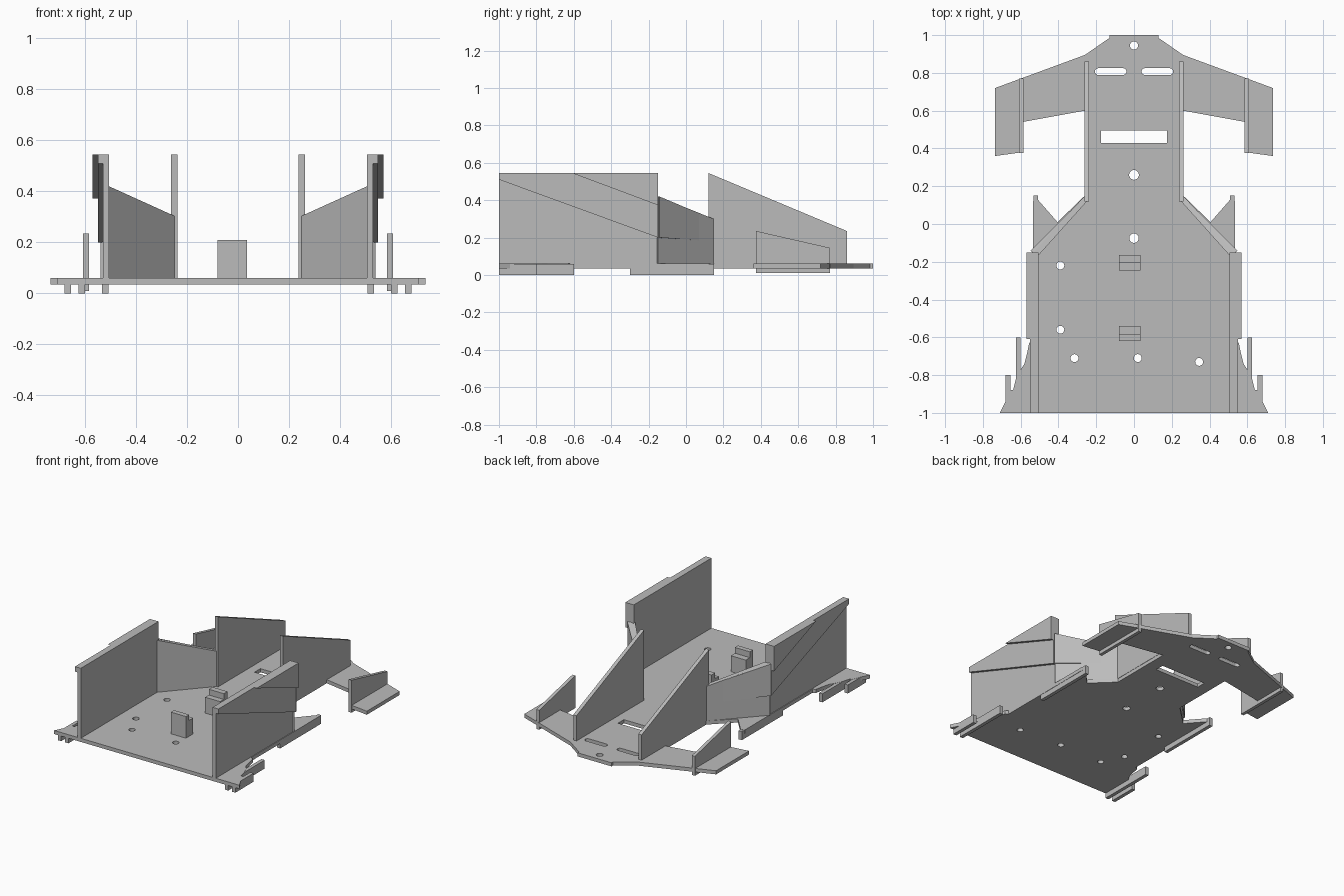
import bpy, bmesh, math

cube = bpy.data.objects.get("Cube")
if cube:
    bpy.data.objects.remove(cube, do_unlink=True)

grey = bpy.data.materials.new("plain_grey")
grey.use_nodes = True
GREY = (0.5, 0.5, 0.5, 1)
grey.diffuse_color = GREY
grey.node_tree.nodes["Principled BSDF"].inputs["Base Color"].default_value = GREY

LOW, TOP = 0.035, 0.06      # underside and upper face of the floor plate
WALL = 0.545                # height of the tall walls


def add_object(name, mesh):
    mesh.materials.clear()
    mesh.materials.append(grey)
    obj = bpy.data.objects.new(name, mesh)
    bpy.context.collection.objects.link(obj)
    return obj


def loft(name, ring_a, ring_b):
    """Closed solid between two matching rings of points."""
    bm = bmesh.new()
    a = [bm.verts.new(p) for p in ring_a]
    b = [bm.verts.new(p) for p in ring_b]
    bm.faces.new(a)
    bm.faces.new(b)
    n = len(a)
    for i in range(n):
        j = (i + 1) % n
        bm.faces.new((a[i], a[j], b[j], b[i]))
    bmesh.ops.recalc_face_normals(bm, faces=bm.faces)
    mesh = bpy.data.meshes.new(name)
    bm.to_mesh(mesh)
    bm.free()
    return add_object(name, mesh)


def side_panel(name, x0, x1, profile):
    """Upright panel: a y-z profile given thickness along x."""
    return loft(name, [(x0, y, z) for y, z in profile], [(x1, y, z) for y, z in profile])


def box(name, x0, x1, y0, y1, z0, z1):
    return side_panel(name, x0, x1, [(y0, z0), (y1, z0), (y1, z1), (y0, z1)])


def circle(x, y, r, n=20):
    return [(x + r * math.cos(math.tau * i / n), y + r * math.sin(math.tau * i / n)) for i in range(n)]


def slot(x0, x1, y, r, n=8):
    """Rounded slot along x."""
    pts = []
    for cx, start in ((x1 - r, -math.pi / 2), (x0 + r, math.pi / 2)):
        pts += [(cx + r * math.cos(start + math.pi * i / n),
                 y + r * math.sin(start + math.pi * i / n)) for i in range(n + 1)]
    return pts


# Floor plate: mirrored outline with holes, filled and extruded as a flat curve
half = [(0.71, -1), (0.68, -0.94), (0.655, -0.88), (0.64, -0.88), (0.625, -0.82),
        (0.6, -0.77), (0.58, -0.74), (0.565, -0.68), (0.555, -0.63), (0.535, -0.62),
        (0.535, 0.12), (0.51, 0.13), (0.405, 0.01), (0.26, 0.15), (0.26, 0.6),
        (0.59, 0.54), (0.59, 0.38), (0.735, 0.36), (0.735, 0.72), (0.26, 0.895),
        (0.13, 0.985), (0.13, 1)]
outline = half + [(-x, y) for x, y in reversed(half)]
holes = [circle(0, 0.945, 0.022), circle(0, 0.26, 0.026), circle(0, -0.075, 0.025)]
holes += [circle(x, y, 0.021) for x, y in
          [(-0.39, -0.22), (-0.39, -0.56), (-0.315, -0.71), (0.02, -0.71), (0.345, -0.73)]]
holes += [slot(0.04, 0.207, 0.807, 0.018), slot(-0.207, -0.04, 0.807, 0.018)]
holes.append([(-0.175, 0.43), (0.175, 0.43), (0.175, 0.495), (-0.175, 0.495)])

curve = bpy.data.curves.new("floor_outline", "CURVE")
curve.dimensions = '2D'
curve.fill_mode = 'BOTH'
curve.extrude = (TOP - LOW) / 2
for loop in [outline] + holes:
    spline = curve.splines.new('POLY')
    spline.points.add(len(loop) - 1)
    for point, (x, y) in zip(spline.points, loop):
        point.co = (x, y, 0, 1)
    spline.use_cyclic_u = True
helper = bpy.data.objects.new("floor_helper", curve)
bpy.context.collection.objects.link(helper)
graph = bpy.context.evaluated_depsgraph_get()
floor_mesh = bpy.data.meshes.new_from_object(helper.evaluated_get(graph))
bpy.data.objects.remove(helper, do_unlink=True)
bm = bmesh.new()
bm.from_mesh(floor_mesh)
bmesh.ops.remove_doubles(bm, verts=bm.verts, dist=1e-5)
bmesh.ops.recalc_face_normals(bm, faces=bm.faces)
for face in bm.faces:
    face.smooth = False
bm.to_mesh(floor_mesh)
bm.free()
floor = add_object("floor_plate", floor_mesh)
floor.location.z = (LOW + TOP) / 2

# Paired parts
for side, s in (("left", 1), ("right", -1)):
    # Tall outer wall with two stepped bracing panels
    box(f"{side}_outer_wall", s * 0.505, s * 0.53, -1, -0.15, TOP, WALL)
    side_panel(f"{side}_lower_brace", s * 0.53, s * 0.55,
               [(-1, 0.51), (-0.15, 0.2), (-0.15, WALL), (-1, WALL)])
    side_panel(f"{side}_upper_brace", s * 0.55, s * 0.57,
               [(-0.61, WALL), (-0.15, 0.373), (-0.15, WALL)])

    # Slanted wall joining the outer and inner walls
    plan = [(0.505, -0.165), (0.54, -0.15), (0.262, 0.148), (0.24, 0.13)]
    heights = [0.42, 0.42, 0.3, 0.3]
    loft(f"{side}_slanted_wall", [(s * x, y, TOP) for x, y in plan],
         [(s * x, y, z) for (x, y), z in zip(plan, heights)])
    wedge = [(0.53, -0.15, 0.2, 0.42), (0.55, -0.143, 0.2, 0.42), (0.335, 0.07, 0.185, 0.33)]
    loft(f"{side}_wall_wedge", [(s * x, y, a) for x, y, a, b in wedge],
         [(s * x, y, b) for x, y, a, b in wedge])

    # Sloping inner wall and small wing fin
    side_panel(f"{side}_inner_wall", s * 0.237, s * 0.262,
               [(0.12, TOP), (0.86, TOP), (0.86, 0.235), (0.12, WALL)])
    side_panel(f"{side}_wing_fin", s * 0.585, s * 0.608,
               [(0.375, 0.01), (0.77, 0.01), (0.77, 0.145), (0.375, 0.235)])

    # Runners under the floor edge
    for name, x, y0, y1 in (("outer_runner", 0.655, -1, -0.8), ("inner_runner", 0.6, -1, -0.6),
                            ("middle_runner", 0.508, -0.3, 0.15)):
        box(f"{side}_{name}", s * x, s * (x + 0.025), y0, y1, 0, TOP - 0.001)

# Stepped centre posts, with their low steps facing each other
for name, tall, step in (("front_post", (-0.62, -0.585), (-0.585, -0.54)),
                         ("back_post", (-0.205, -0.165), (-0.245, -0.205))):
    box(name, -0.08, 0.035, *tall, TOP, 0.21)
    box(name + "_step", -0.08, 0.035, *step, TOP, 0.17)
